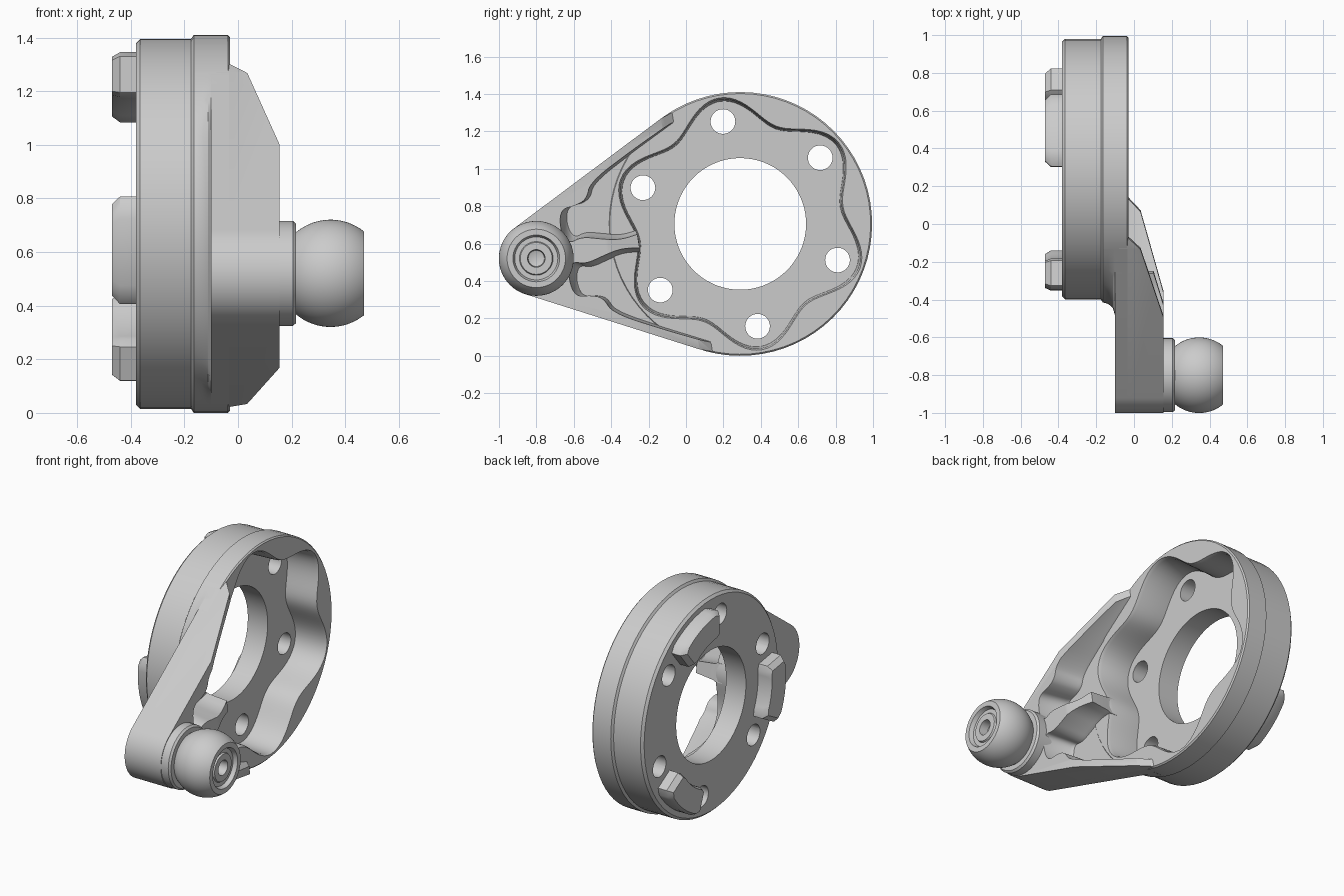
import bpy, bmesh
from math import sin, cos, pi, radians, acos, sqrt
from mathutils import Matrix, Vector

cube = bpy.data.objects.get("Cube")
if cube:
    bpy.data.objects.remove(cube, do_unlink=True)

grey = bpy.data.materials.new("machined_grey")
grey.use_nodes = True
grey.diffuse_color = (0.6, 0.6, 0.6, 1)
grey.node_tree.nodes["Principled BSDF"].inputs["Base Color"].default_value = (0.6, 0.6, 0.6, 1)

# Local frame: origin at the stud, local y runs along the arm to the ring centre
D, RING, BOSS = 1.106, 0.705, 0.2
TILT = radians(9.6)
FRAME = (Matrix.Translation((0, 0.29, 0.705)) @ Matrix.Rotation(TILT, 4, 'X')
         @ Matrix.Translation((0, -D, 0)))


def finish(name, bm):
    """Weld, face outward and place a closed solid."""
    bmesh.ops.remove_doubles(bm, verts=bm.verts, dist=0.0005)
    bm.normal_update()
    bmesh.ops.recalc_face_normals(bm, faces=bm.faces)
    if bm.calc_volume(signed=True) < 0:
        bmesh.ops.reverse_faces(bm, faces=bm.faces)
    bm.transform(FRAME)
    mesh = bpy.data.meshes.new(name)
    bm.to_mesh(mesh)
    bm.free()
    mesh.materials.append(grey)
    obj = bpy.data.objects.new(name, mesh)
    bpy.context.collection.objects.link(obj)
    return obj


def skin(bm, rings, capped=True):
    """Join equal rings of coordinates into a tube."""
    rows = [[bm.verts.new(p) for p in ring] for ring in rings]
    n = len(rows[0])
    for a, b in zip(rows, rows[1:]):
        for i in range(n):
            bm.faces.new((a[i], a[(i + 1) % n], b[(i + 1) % n], b[i]))
    if capped:
        bm.faces.new(rows[0][::-1])
        bm.faces.new(rows[-1])


def loft(name, levels, slopes=()):
    """Stack (x, outline) levels along x, then plane off the top along the slopes."""
    bm = bmesh.new()
    skin(bm, [[(x, u, v) for u, v in outline] for x, outline in levels])
    if slopes:
        bm.normal_update()
        bmesh.ops.triangulate(bm, faces=bm.faces)
    for (x0, u0), (x1, u1) in slopes:
        bmesh.ops.bisect_plane(bm, geom=bm.verts[:] + bm.edges[:] + bm.faces[:], dist=1e-5,
                               plane_co=Vector((x0, u0, 0)), clear_outer=True,
                               plane_no=Vector((u1 - u0, x0 - x1, 0)).normalized())
        bmesh.ops.holes_fill(bm, edges=[e for e in bm.edges if e.is_boundary])
        bm.normal_update()
    return finish(name, bm)


def lathe(name, profile, centre, closed=False, steps=72):
    """Spin (x, radius) points about the x axis through (centre, 0)."""
    bm = bmesh.new()
    turns = [2 * pi * i / steps for i in range(steps)]
    rings = [[(x, *polar(centre, r, a)) for a in turns] for x, r in profile]
    skin(bm, rings + (rings[:1] if closed else []), capped=False)
    return finish(name, bm)


def cut(target, tool):
    mod = target.modifiers.new("cut", 'BOOLEAN')
    mod.operation, mod.solver, mod.object = 'DIFFERENCE', 'EXACT', tool
    bpy.context.view_layer.objects.active = target
    bpy.ops.object.modifier_apply(modifier=mod.name)
    bpy.data.objects.remove(tool, do_unlink=True)


def polar(u, r, a):
    return (u + r * cos(a), r * sin(a))


def scaled(points, s, cu, cv=0):
    return [(cu + (u - cu) * s, cv + (v - cv) * s) for u, v in points]


def smooth(points):
    """Corner cutting that rounds an open path and keeps its ends."""
    for _ in range(3):
        out = [points[0]]
        for (a, b), (c, d) in zip(points, points[1:]):
            out += [(a * .75 + c * .25, b * .75 + d * .25), (a * .25 + c * .75, b * .25 + d * .75)]
        points = out + [points[-1]]
    return points


def mirrored(points):
    """The same path on the other side of the arm, run backwards."""
    return [(u, -v) for u, v in reversed(points)]


# Ring with a stepped rim and open centre
ring = lathe("ring", [(-.38, .352), (-.38, .675), (-.365, .69), (-.175, .69), (-.165, .705),
                      (-.038, .705), (-.03, .697), (-.03, .352)], D, closed=True)

# Lobed pocket inside the ring, deep down to the floor
lobes = [polar(D, .612 + .062 * cos(6 * (a - pi / 6)), a)
         for a in (2 * pi * i / 144 for i in range(144))]
cut(ring, loft("ring_pocket", [(x, scaled(lobes, s, D)) for x, s in
                               ((-.24, .985), (-.05, 1), (-.02, 1.02), (.3, 1.02))]))

# Six bolt holes
for k in range(6):
    u, v = polar(D, .555, pi / 6 + k * pi / 3)
    hole = [(u + .066 * cos(pi * i / 16), v + .066 * sin(pi * i / 16)) for i in range(32)]
    cut(ring, loft("bolt_hole", [(-.6, hole), (-.1, hole)]))

# Arm plate: wraps the boss, runs tangent to the ring and ends inside its wall
phi = acos((RING - BOSS) / D)
arc = [polar(0, BOSS, pi - phi + 2 * phi * i / 32) for i in range(33)]
tangent = polar(D, RING, pi + phi)
inner = [polar(D, .693, pi + phi - 2 * phi * i / 40) for i in range(41)]
plate = arc + [tangent] + inner + [(tangent[0], -tangent[1])]
arm_plate = loft("arm_plate", [(-.1, plate), (-.034, plate)])

# Arm web: boss, side walls and centre rib, with drafted hollows between
hollow = smooth([(.552, .045), (.46, .035), (.36, .06), (.27, .085), (.2, .06), (.17, .14),
                 (.19, .24), (.27, .245), (.33, .27), (.36, .35), (.60, .48), (.78, .57),
                 (.86, .61)])
tip = (.86, .653)
levels = []
for x, s in ((-.08, .94), (-.034, .94), (-.015, .98), (.155, 1.06)):
    half = scaled(hollow, s, .5, .28)
    levels.append((x, arc + [tangent, (tip[0], -tip[1])] + mirrored(half) + half
                   + [tip, (tangent[0], -tangent[1])]))
arm_web = loft("arm_web", levels, [((.155, .385), (.035, .78)), ((.035, .78), (-.034, .85))])

# Flare blending the rear of the arm into the ring, kept inside the arm outline
bm = bmesh.new()
sections = []
for i in range(49):
    a = (i / 24 - 1) * phi
    e = min(.075, RING / cos(phi - abs(a)) - RING)
    section = [(-.165, .69), (-.165, RING), (-.135, RING + .12 * e), (-.112, RING + .4 * e),
               (-.099, RING + e), (-.06, RING + e), (-.06, .69)]
    sections.append([(x, *polar(D, r, pi + a)) for x, r in section])
skin(bm, sections)
flare = finish("arm_flare", bm)

# Three curved lugs on the rear face
lugs = []
for k in range(3):
    mid, span = pi / 3 + k * 2 * pi / 3, radians(19)
    sweep = [mid - span + 2 * span * i / 10 for i in range(11)]
    shape = [polar(D, .625, sweep[0])] + [polar(D, .643, a) for a in sweep[1:-1]]
    shape += [polar(D, .625, sweep[-1]), polar(D, .49, sweep[-1])]
    shape += [polar(D, .475, a) for a in sweep[-2:0:-1]] + [polar(D, .49, sweep[0])]
    cu, cv = polar(D, .56, mid)
    lugs.append(loft(f"locating_lug_{k + 1}", [(x, scaled(shape, s, cu, cv)) for x, s in
                                               ((-.36, 1), (-.44, 1), (-.47, .85))]))

# Ball stud with collar and a socketed flat end
R, C = .2, .345
ball = []
for i in range(25):
    x = .217 + (.47 - .217) * i / 24
    ball.append((x, sqrt(R * R - (x - C) ** 2)))
stud = lathe("ball_stud", [(.05, 0), (.05, .196), (.205, .196), (.217, .185)] + ball
             + [(.47, .125), (.445, .115), (.445, .09), (.455, .085), (.455, .047),
                (.40, .043), (.385, 0)], 0)

for obj in [ring, arm_plate, arm_web, flare, stud] + lugs:
    bpy.ops.object.select_all(action='DESELECT')
    obj.select_set(True)
    bpy.context.view_layer.objects.active = obj
    bpy.ops.object.shade_smooth_by_angle(angle=radians(30))
